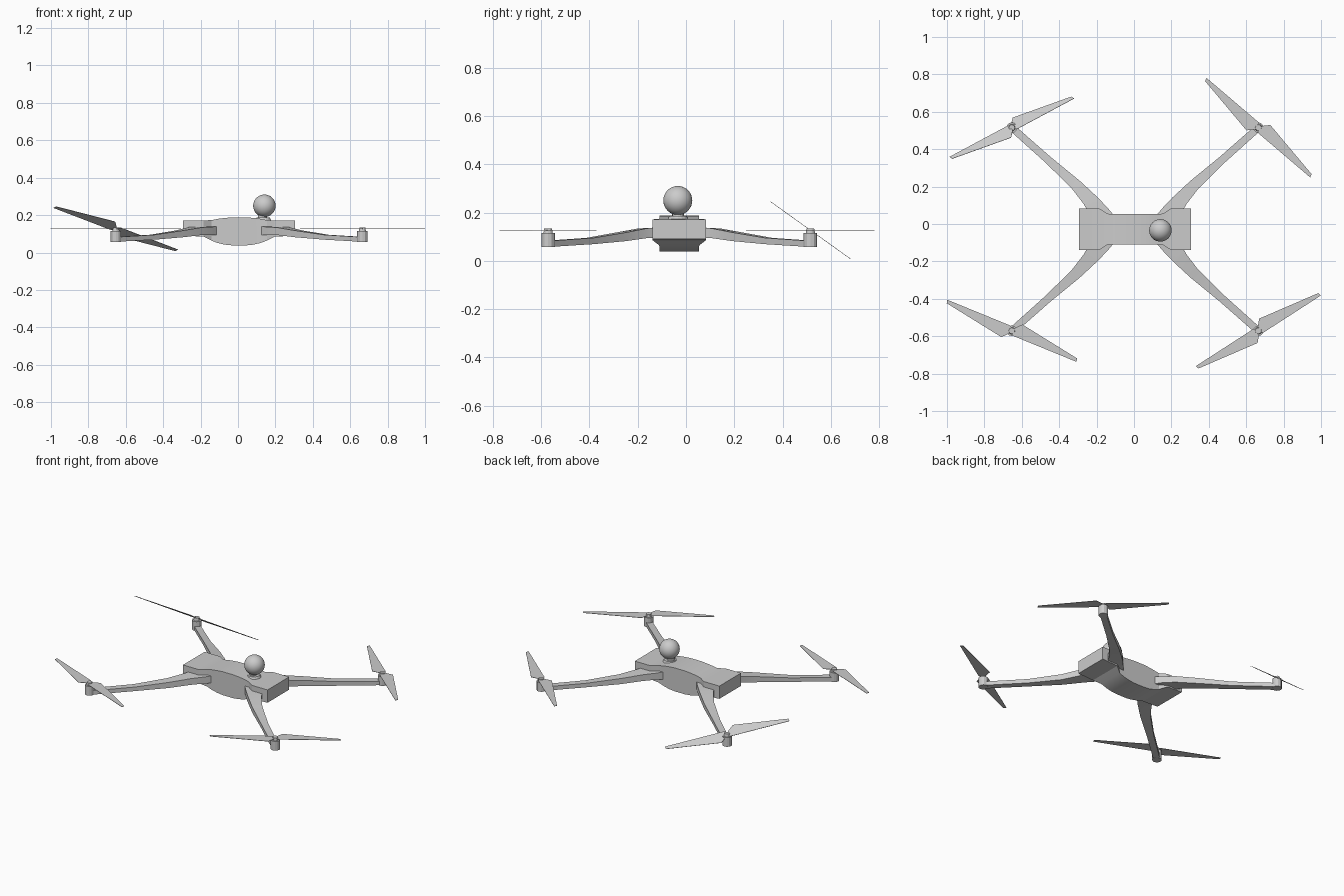
import bpy, bmesh, math
from mathutils import Matrix, Vector

if "Cube" in bpy.data.objects:
    bpy.data.objects.remove(bpy.data.objects["Cube"])

CX, CY = 0.006, -0.028          # centre of the airframe
MX, MY = 0.659, 0.543           # motor offset from that centre


def make_object(name, bm, smooth=None):
    bmesh.ops.recalc_face_normals(bm, faces=bm.faces)
    mesh = bpy.data.meshes.new(name)
    bm.to_mesh(mesh)
    bm.free()
    obj = bpy.data.objects.new(name, mesh)
    bpy.context.collection.objects.link(obj)
    if smooth:
        bpy.ops.object.select_all(action='DESELECT')
        obj.select_set(True)
        bpy.context.view_layer.objects.active = obj
        bpy.ops.object.shade_smooth_by_angle(angle=math.radians(smooth))
    return obj


def loft(name, rings, smooth=None):
    bm = bmesh.new()
    loops = [[bm.verts.new(p) for p in ring] for ring in rings]
    for a, b in zip(loops, loops[1:]):
        n = len(a)
        for i in range(n):
            bm.faces.new((a[i], a[(i + 1) % n], b[(i + 1) % n], b[i]))
    bm.faces.new(loops[0])
    bm.faces.new(loops[-1])
    return make_object(name, bm, smooth)


def cylinder(name, x, y, z0, z1, r0, r1=None, sides=12):
    bm = bmesh.new()
    bmesh.ops.create_cone(bm, cap_ends=True, segments=sides, radius1=r0,
                          radius2=r0 if r1 is None else r1, depth=z1 - z0,
                          matrix=Matrix.Translation((x, y, (z0 + z1) / 2)))
    return make_object(name, bm)


# Fuselage: stations of x, half width, top z, bottom z, mirrored in x
half = [(0.300, 0.110, 0.172, 0.090), (0.190, 0.110, 0.172, 0.085),
        (0.148, 0.083, 0.173, 0.064), (0.115, 0.082, 0.180, 0.051),
        (0.075, 0.082, 0.185, 0.042), (0.035, 0.082, 0.188, 0.038)]
stations = [(-x, w, t, b) for x, w, t, b in half] + half[::-1]
loft("fuselage", [[(CX + x, CY - w, b), (CX + x, CY + w, b),
                   (CX + x, CY + w, t), (CX + x, CY - w, t)]
                  for x, w, t, b in stations], 20)

# Arms: inner edge xy, outer edge xy, top z, bottom z
arm = [((0.11, 0.07), (0.26, 0.07), 0.140, 0.092),
       ((0.145, 0.112), (0.26, 0.108), 0.137, 0.095),
       ((0.20, 0.170), (0.275, 0.135), 0.134, 0.094),
       ((0.295, 0.258), (0.338, 0.217), 0.118, 0.082),
       ((0.45, 0.385), (0.478, 0.355), 0.095, 0.069),
       ((0.645, 0.556), (0.673, 0.530), 0.083, 0.058)]

# Corners: sign x, sign y, propeller turn, propeller tilt
corners = [("front_left", -1, -1, -24.6, 0), ("front_right", 1, -1, 30.5, 0),
           ("back_left", -1, 1, 31, -35.6), ("back_right", 1, 1, -42.8, 0)]

# Propeller outline of one blade, repeated at 180 degrees
blade = [(0.0, -0.012), (0.02, -0.022), (0.384, -0.007),
         (0.378, 0.011), (0.037, 0.054), (0.006, 0.018)]

for name, sx, sy, turn, tilt in corners:
    loft(name + "_arm", [[(CX + sx * a[0], CY + sy * a[1], b),
                          (CX + sx * o[0], CY + sy * o[1], b),
                          (CX + sx * o[0], CY + sy * o[1], t),
                          (CX + sx * a[0], CY + sy * a[1], t)]
                         for a, o, t, b in arm], 20)
    x, y = CX + sx * MX, CY + sy * MY
    cylinder(name + "_motor", x, y, 0.057, 0.116, 0.028)
    cylinder(name + "_motor_cap", x, y, 0.116, 0.133, 0.019, 0.016)
    # Thin flat blades
    bm = bmesh.new()
    for s in (1, -1):
        low = [bm.verts.new((s * u, s * v, -0.001)) for u, v in blade]
        high = [bm.verts.new((s * u, s * v, 0.001)) for u, v in blade]
        bm.faces.new(low[::-1])
        bm.faces.new(high)
        for i in range(len(blade)):
            j = (i + 1) % len(blade)
            bm.faces.new((low[i], low[j], high[j], high[i]))
    prop = make_object(name + "_propeller", bm)
    prop.matrix_world = (Matrix.Translation((x, y, 0.127))
                         @ Matrix.Rotation(math.radians(tilt), 4, 'X')
                         @ Matrix.Rotation(math.radians(turn), 4, 'Z'))

# Sensor ball on its mount
cylinder("sensor_base", 0.135, -0.033, 0.168, 0.186, 0.045, 0.036, 16)
cylinder("sensor_stem", 0.13, -0.033, 0.18, 0.215, 0.024, sides=16)
bm = bmesh.new()
bmesh.ops.create_uvsphere(bm, u_segments=32, v_segments=16, radius=0.06,
                          matrix=Matrix.Translation((0.141, -0.034, 0.25)))
make_object("sensor_ball", bm, 40)
